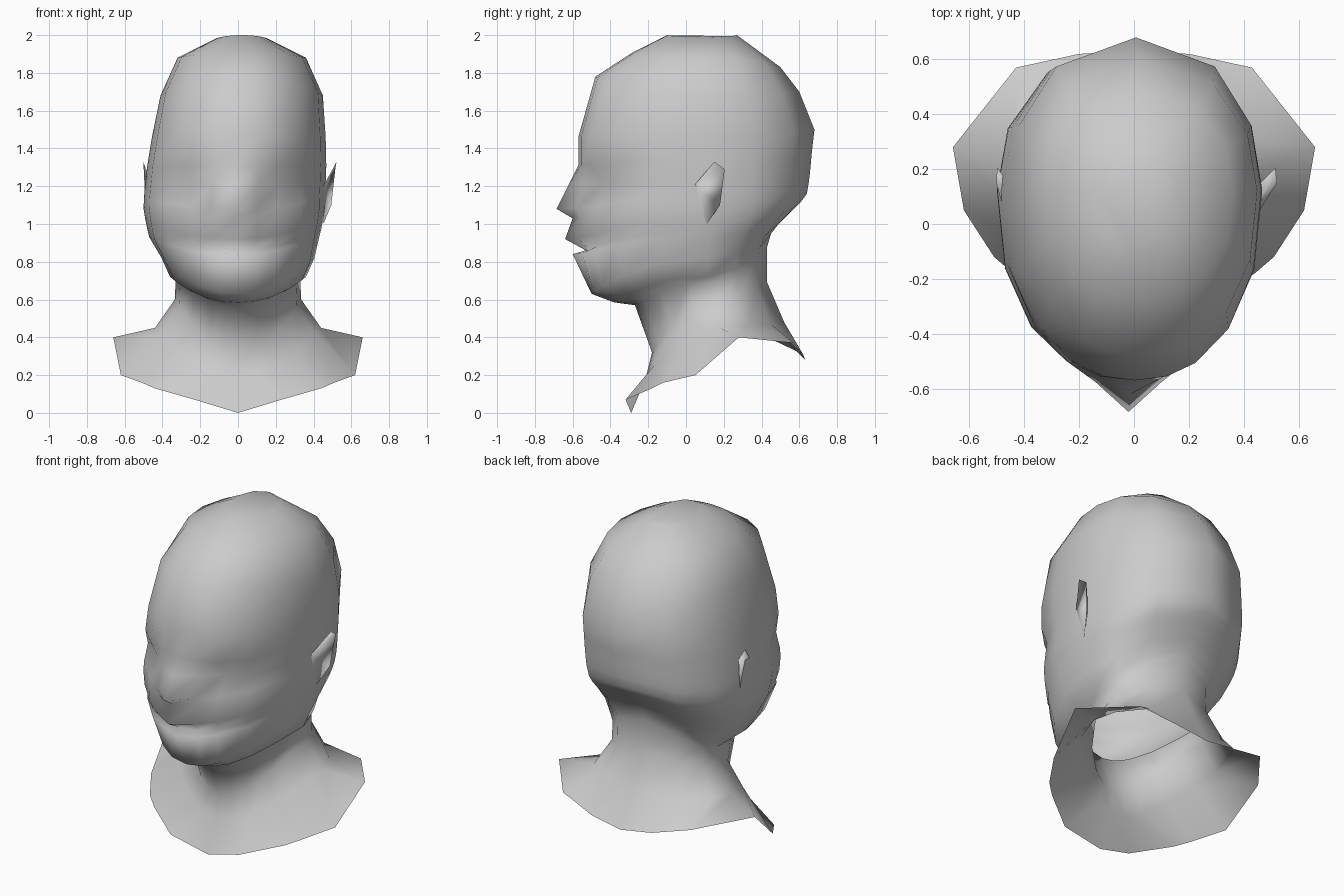
import bpy, bmesh
from math import sin, cos, pi

if "Cube" in bpy.data.objects:
    bpy.data.objects.remove(bpy.data.objects["Cube"])

ANGLES = [0, .22, .46, .8, 1.2, 1.6, 2.0, 2.5, pi]   # half-ring columns, front to back
BUMP = [1, .3] + [0] * 7                              # how far nose/lips spread sideways

# open lower edge of the bust, front to back
HEM = [(0, -.29, 0), (.23, -.32, .07), (.44, -.18, .13), (.51, -.12, .16), (.62, .05, .2),
       (.66, .28, .4), (.43, .57, .37), (.2, .62, .31), (0, .63, .28)]

# ring sections: z front, z side, z back, y front, y back, half width, centre bump
NECK = [(.2, .45, .48, -.21, .52, .44, 0),
        (.32, .60, .69, -.18, .43, .335, 0),
        (.57, .70, .88, -.27, .43, .33, 0)]
FACE = [(.585, .72, .95, -.38, .45, .36, 0),
        (.63, .82, 1.0, -.50, .49, .405, 0),
        (.84, .93, 1.08, -.55, .57, .45, .05),
        (.86, .97, 1.12, -.53, .61, .46, 0),
        (.92, 1.02, 1.16, -.56, .64, .47, .08),
        (1.03, 1.08, 1.22, -.56, .65, .48, .04),
        (1.08, 1.14, 1.26, -.55, .655, .48, .135),
        (1.21, 1.21, 1.31, -.53, .66, .478, .09),
        (1.31, 1.31, 1.37, -.57, .665, .474, .0),
        (1.46, 1.46, 1.5, -.57, .68, .46, 0),
        (1.78, 1.68, 1.7, -.48, .6, .43, 0),
        (1.91, 1.88, 1.83, -.28, .50, .34, 0),
        (2.0, 1.985, 2.0, -.1, .27, .13, 0)]


def half_ring(row, mid_y, power):
    zf, zs, zb, yf, yb, w, bump = row
    pts = []
    for t, k in zip(ANGLES, BUMP):
        c, s = cos(t), max(sin(t), 0)
        zend, yend = (zf, yf) if c > 0 else (zb, yb)
        y = mid_y + (yend - mid_y) * abs(c) ** (2 / power) - bump * k
        pts.append((w * s ** (2 / power) if s > 1e-6 else 0, y, zs + (zend - zs) * c * c))
    return pts


def lean(x, z):
    # slight sideways asymmetry of the skull
    return x + (max(-.02, min(.02, (z - 1.4) * .07)) if z > .85 else 0)


def finish(bm, name):
    bmesh.ops.recalc_face_normals(bm, faces=bm.faces[:])
    mesh = bpy.data.meshes.new(name)
    bm.to_mesh(mesh)
    bm.free()
    for p in mesh.polygons:
        p.use_smooth = True
    ob = bpy.data.objects.new(name, mesh)
    bpy.context.collection.objects.link(ob)
    return ob


# head, neck and shoulders lofted as one skin
halves = [HEM] + [half_ring(r, .17, 2.0) for r in NECK] + [half_ring(r, .1, 2.2) for r in FACE]
# eye sockets pressed in below the brow
eye = halves[11]
for i in (2, 3):
    x, y, z = eye[i]
    eye[i] = (x, y + (.035 if i == 2 else .01), z)

bm = bmesh.new()
rings = []
for half in halves:
    full = half + [(-x, y, z) for x, y, z in half[-2:0:-1]]
    rings.append([bm.verts.new((lean(x, z), y, z)) for x, y, z in full])
n = len(rings[0])
for a, b in zip(rings, rings[1:]):
    for i in range(n):
        j = (i + 1) % n
        bm.faces.new((a[i], a[j], b[j], b[i]))
bm.faces.new(rings[-1])
finish(bm, "head_bust")


# ears: thin folded wedges, the left one lies flatter
def ear(name, side, out):
    rim = [(0, .04, 1.2), (out, .15, 1.33), (out * .9, .205, 1.29),
           (out * .6, .18, 1.1), (0, .11, 1.0)]
    bm = bmesh.new()
    vs = [bm.verts.new((side * (.452 + d) - (.02 if side < 0 else 0), y, z)) for d, y, z in rim]
    root = bm.verts.new((side * .44, .13, 1.17))
    bm.faces.new((vs[0], vs[1], vs[2], vs[3]))
    bm.faces.new((vs[0], vs[3], vs[4]))
    for a, b in zip(vs[1:], vs[2:]):
        bm.faces.new((a, b, root))
    bm.faces.new((vs[0], vs[1], root))
    finish(bm, name)


ear("right_ear", 1, .07)
ear("left_ear", -1, .03)
